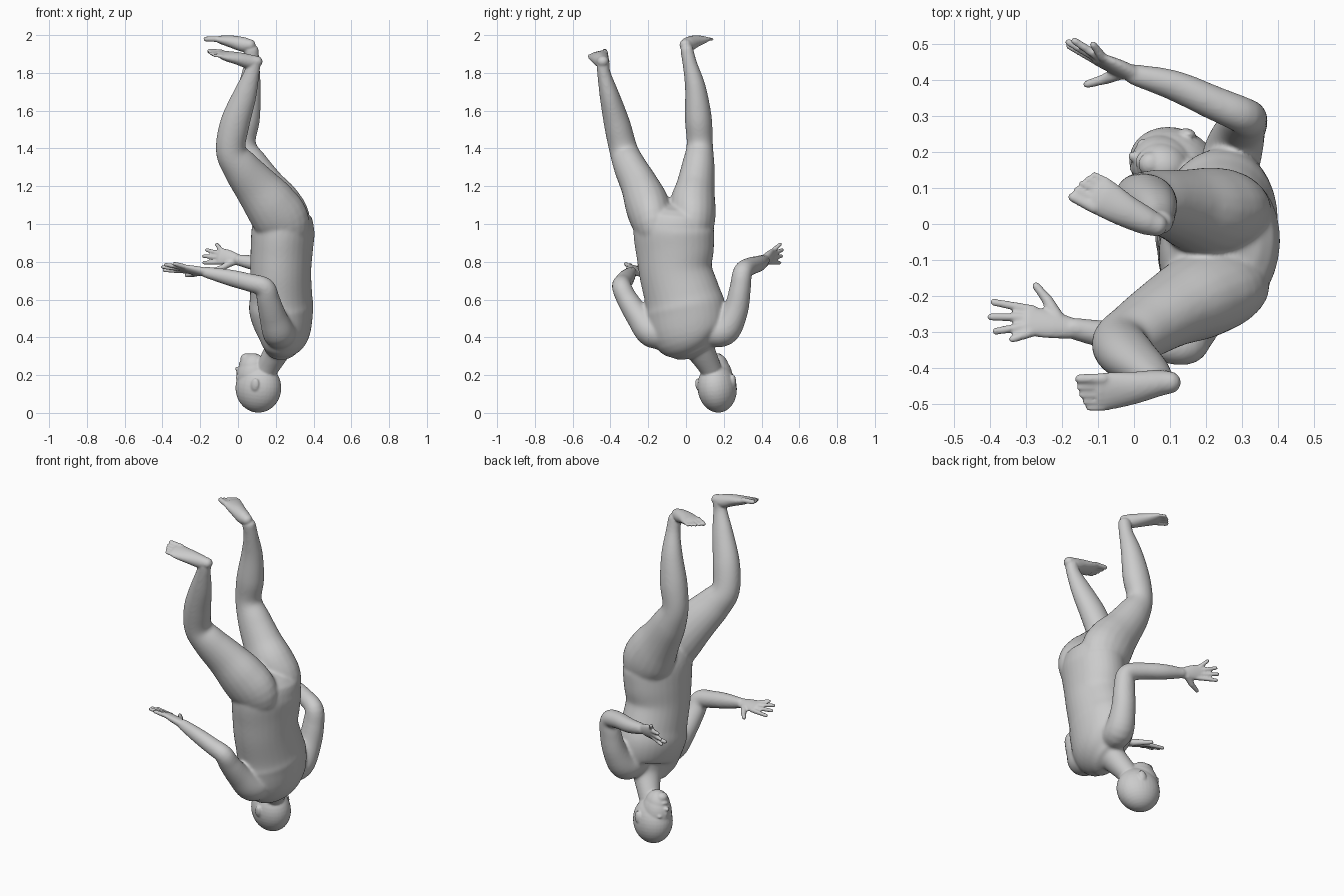
import bpy, bmesh, math
from mathutils import Vector as V, Matrix

bm = bmesh.new()   # parts are collected here, then fused


def tube(rings, side, n=20, sub=5, cap=1.0):
    """Loft ellipses (x, y, z, half width along side, half depth) with domed ends."""
    R = [V(r) for r in rings]
    P = [R[0] * 2 - R[1]] + R + [R[-1] * 2 - R[-2]]
    pts = []
    for i in range(1, len(P) - 2):
        a, b, c, d = P[i - 1:i + 3]
        for k in range(sub):
            t = k / sub
            pts.append(0.5 * (2 * b + (c - a) * t + (2 * a - 5 * b + 4 * c - d) * t * t
                              + (3 * b - a - 3 * c + d) * t ** 3))
    pts.append(R[-1])
    pos = [V(p[:3]) for p in pts]
    tan = [(pos[min(i + 1, len(pos) - 1)] - pos[max(i - 1, 0)]).normalized() for i in range(len(pos))]
    data = [(pos[i], tan[i], pts[i][3], pts[i][4]) for i in range(len(pos))]

    def dome(item, sign):
        p, t, a, b = item
        return [(p + t * sign * cap * min(a, b) * math.sin(q), t, a * math.cos(q), b * math.cos(q))
                for q in (0.45, 0.9, 1.3, 1.5)]
    data = dome(data[0], -1)[::-1] + data + dome(data[-1], 1)
    side = V(side)
    loops = []
    for p, t, a, b in data:
        u = (side - t * side.dot(t)).normalized()
        w = t.cross(u)
        loops.append([bm.verts.new(p + u * a * math.cos(2 * math.pi * j / n)
                                   + w * b * math.sin(2 * math.pi * j / n)) for j in range(n)])
    for A, B in zip(loops, loops[1:]):
        for j in range(n):
            bm.faces.new((A[j], A[(j + 1) % n], B[(j + 1) % n], B[j]))
    bm.faces.new(loops[0][::-1])
    bm.faces.new(loops[-1])


def stick(a, b, ra, rb, side):
    tube([(*a, ra, ra), (*b, rb, rb)], side, n=12, sub=3)


def hand(wrist, knuckle, thumb_side, tips, thumb):
    w, k, s = V(wrist), V(knuckle), V(thumb_side).normalized()
    m = w.lerp(k, 0.5)
    tube([(*w, .03, .023), (*m, .041, .021), (*k, .044, .015)], s)
    for tip, off in zip(tips, (.034, .0115, -.0115, -.034)):
        base = k + s * off - (k - w) * 0.1
        stick(base, V(tip), .0135, .0105, s)
    base = w.lerp(k, 0.35) + s * .02
    mid = base.lerp(V(thumb), .5) + s * .008
    stick(base, mid, .021, .016, k - w)
    stick(mid, V(thumb), .015, .0115, k - w)


def foot(rings, fwd, medial):
    tube(rings, medial)
    c, f, s = V(rings[-1][:3]), V(fwd).normalized(), V(medial).normalized()
    for off, length, r in ((.038, .056, .016), (.014, .056, .011), (-.008, .05, .0105),
                           (-.027, .041, .010), (-.045, .032, .0095)):
        stick(c + s * off - f * .01, c + s * off + f * length, r, r * .85, s)


def skin(name, voxel, soften):
    """Turn the collected parts into one fused, softened object."""
    bmesh.ops.recalc_face_normals(bm, faces=bm.faces)
    mesh = bpy.data.meshes.new(name)
    bm.to_mesh(mesh)
    bm.clear()
    obj = bpy.data.objects.new(name, mesh)
    bpy.context.collection.objects.link(obj)
    rm = obj.modifiers.new("fuse", 'REMESH')
    rm.mode = 'VOXEL'
    rm.voxel_size = voxel
    rm.use_smooth_shade = True
    sm = obj.modifiers.new("soften", 'SMOOTH')
    sm.factor = 0.5
    sm.iterations = soften
    return obj


# Torso, pelvis up to shoulders
tube([(.25, -.062, 1.03, .198, .15), (.24, -.065, .97, .215, .165), (.232, -.06, .87, .21, .163),
      (.226, -.055, .75, .195, .16), (.228, -.02, .62, .203, .163), (.23, -.002, .54, .214, .168),
      (.243, .01, .42, .195, .138), (.23, .045, .35, .13, .09)], (.2, 1, 0), n=32, cap=.5)
# Neck
tube([(.235, .04, .42, .125, .09), (.215, .07, .345, .085, .072), (.165, .12, .255, .062, .062),
      (.13, .15, .19, .055, .055)], (.2, 1, 0))

# Legs: hip, thigh, knee, calf, ankle
tube([(.235, -.12, .86, .08, .1), (.235, -.172, 1.0, .11, .145), (.175, -.205, 1.1, .117, .142),
      (.095, -.245, 1.2, .1, .12), (.015, -.295, 1.3, .087, .099), (-.038, -.33, 1.39, .076, .08),
      (-.017, -.365, 1.53, .07, .079), (.035, -.405, 1.68, .053, .064), (.073, -.435, 1.8, .036, .042),
      (.083, -.44, 1.86, .035, .04)], (0, 1, 0), cap=.5)
tube([(.24, .01, .86, .08, .1), (.24, .035, 1.0, .115, .145), (.195, .035, 1.1, .122, .142),
      (.13, .05, 1.2, .102, .117), (.065, .065, 1.31, .087, .098), (.02, .073, 1.42, .07, .075),
      (.038, .065, 1.56, .072, .079), (.06, .05, 1.72, .056, .062), (.073, .02, 1.85, .039, .042),
      (.07, .003, 1.93, .035, .04)], (0, 1, 0), cap=.5)

# Arms: shoulder, elbow, wrist
tube([(.235, -.08, .44, .08, .08), (.217, -.175, .425, .083, .087), (.185, -.25, .51, .068, .073),
      (.16, -.31, .6, .057, .062), (.14, -.34, .665, .052, .054), (.06, -.333, .69, .048, .049),
      (-.04, -.315, .715, .043, .045), (-.17, -.29, .745, .032, .03)], (0, .8, .6))
tube([(.25, .10, .44, .08, .08), (.275, .2, .435, .082, .082), (.297, .262, .54, .067, .069),
      (.31, .287, .66, .057, .062), (.305, .3, .745, .052, .052), (.22, .337, .775, .048, .048),
      (.11, .385, .79, .042, .044), (0, .415, .81, .031, .03)], (0, .8, -.6))

# Fuse trunk and limbs with soft joins, then reuse that skin as one part
rough = skin("rough_body", .0075, 14)
evaluated = rough.evaluated_get(bpy.context.evaluated_depsgraph_get())
bm.from_mesh(evaluated.to_mesh())
evaluated.to_mesh_clear()
bpy.data.objects.remove(rough)

# Feet with toes
foot([(.10, -.44, 1.86, .031, .03), (.06, -.443, 1.86, .038, .038), (0, -.455, 1.876, .046, .033),
      (-.07, -.464, 1.891, .054, .023), (-.095, -.467, 1.9, .054, .015)], (-1, 0, .1), (0, 1, .25))
foot([(.062, -.003, 1.948, .032, .031), (.03, .01, 1.95, .039, .039), (-.03, .04, 1.965, .046, .033),
      (-.083, .072, 1.975, .053, .023), (-.103, .083, 1.979, .053, .015)], (-.89, .45, 0), (-.45, -.89, 0))

# Hands with fingers: index to little, then thumb
hand((-.17, -.29, .745), (-.295, -.268, .765), (.1, 1, -.4),
     [(-.39, -.217, .755), (-.398, -.258, .772), (-.384, -.298, .785), (-.338, -.32, .79)],
     (-.272, -.172, .728))
hand((0, .415, .81), (-.095, .457, .832), (.1, -.35, -1),
     [(-.18, .495, .795), (-.182, .505, .83), (-.165, .508, .862), (-.113, .498, .892)],
     (-.13, .388, .757))

# Head frame: forward, left and crown directions
up = V((-.1, .15, -1)).normalized()
fw = V((-.95, .3, 0))
fw = (fw - up * fw.dot(up)).normalized()
lf = up.cross(fw)
head = Matrix((fw, lf, up)).transposed().to_4x4()
head.translation = (.108, .165, .132)


def blob(c, r):
    m = head @ Matrix.Translation(c) @ Matrix.Diagonal((*r, 1))
    bmesh.ops.create_uvsphere(bm, u_segments=32, v_segments=18, radius=1, matrix=m)


# Skull, face, jaw, chin, nose bridge, nose tip, lips
for c, r in [((0, 0, 0), (.123, .102, .131)), ((.034, 0, -.055), (.09, .08, .11)),
             ((.04, 0, -.1), (.075, .066, .08)), ((.08, 0, -.145), (.034, .034, .03)),
             ((.118, 0, -.068), (.012, .010, .028)), ((.122, 0, -.086), (.018, .015, .011)),
             ((.104, 0, -.117), (.016, .024, .012))]:
    blob(c, r)
# Ears and eyes
for s in (-1, 1):
    blob((-.01, s * .1, -.03), (.022, .012, .034))
    blob((.108, s * .034, -.045), (.012, .017, .009))

skin("body", .0058, 4)
